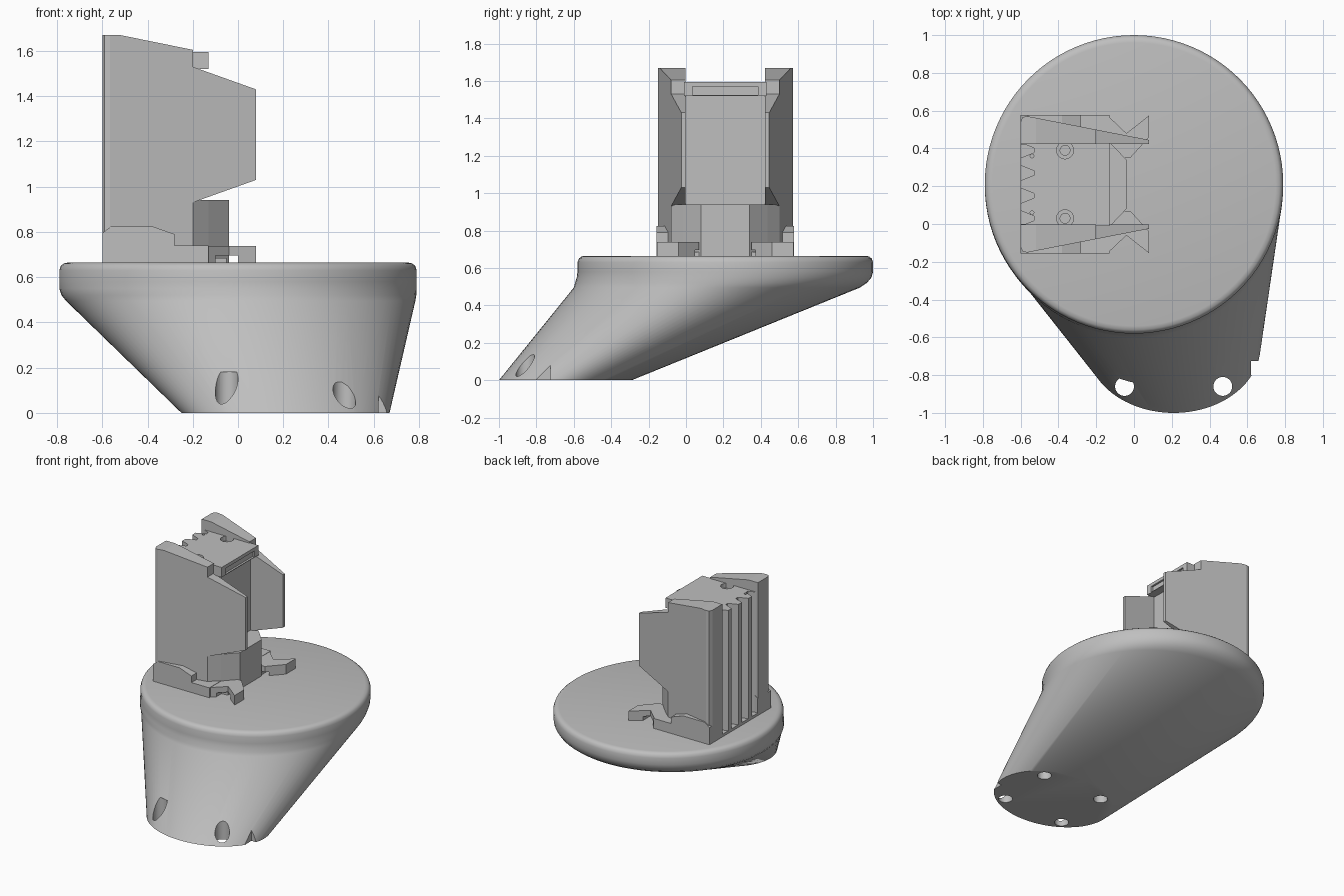
import bpy, bmesh, math

if "Cube" in bpy.data.objects:
    bpy.data.objects.remove(bpy.data.objects["Cube"])

MID = 0.21      # y of the symmetry plane of the upright block
DECK = 0.665    # top of the round platform

grey = bpy.data.materials.new("plain grey")
grey.use_nodes = True
tone = (0.52, 0.52, 0.52, 1)
grey.diffuse_color = tone
grey.node_tree.nodes["Principled BSDF"].inputs["Base Color"].default_value = tone


def finish(name, bm):
    bmesh.ops.recalc_face_normals(bm, faces=bm.faces)
    mesh = bpy.data.meshes.new(name)
    bm.to_mesh(mesh)
    bm.free()
    mesh.materials.append(grey)
    ob = bpy.data.objects.new(name, mesh)
    bpy.context.collection.objects.link(ob)
    return ob


def loft(rings):
    """Closed bmesh skinned through rings of equal point count."""
    bm = bmesh.new()
    loops = [[bm.verts.new(p) for p in ring] for ring in rings]
    n = len(loops[0])
    for a, b in zip(loops, loops[1:]):
        for i in range(n):
            j = (i + 1) % n
            bm.faces.new((a[i], a[j], b[j], b[i]))
    bm.faces.new(loops[0][::-1])
    bm.faces.new(loops[-1])
    return bm


def plan_prism(name, pts, z0, z1):
    return finish(name, loft([[(x, y, z) for x, y in pts] for z in (z0, z1)]))


def ellipse(z, cx, cy, rx, ry, n=96):
    return [(cx + rx * math.cos(math.tau * i / n),
             cy + ry * math.sin(math.tau * i / n), z) for i in range(n)]


def cylinder(x, y, r, z0, z1, n=32):
    return finish("cutter", loft([ellipse(z, x, y, r, r, n) for z in (z0, z1)]))


def box(x0, x1, y0, y1, z0, z1):
    return plan_prism("cutter", [(x0, y0), (x1, y0), (x1, y1), (x0, y1)], z0, z1)


def cut(ob, cutters):
    bpy.context.view_layer.objects.active = ob
    for c in cutters:
        c.hide_render = True
        mod = ob.modifiers.new("cut", 'BOOLEAN')
        mod.operation = 'DIFFERENCE'
        mod.solver = 'EXACT'
        mod.object = c
        bpy.ops.object.modifier_apply(modifier=mod.name)
        bpy.data.objects.remove(c)


# Slanted pedestal flowing into the round platform
base = finish("pedestal", loft([
    ellipse(0, 0.21, -0.645, 0.46, 0.355),
    ellipse(0.495, 0.012, 0.165, 0.772, 0.765),
    ellipse(0.52, 0.004, 0.187, 0.784, 0.78),
    ellipse(0.55, 0, 0.204, 0.79, 0.788),
    ellipse(0.58, 0, MID, 0.79, 0.79),
    ellipse(0.63, 0, MID, 0.79, 0.79),
    ellipse(0.65, 0, MID, 0.783, 0.783),
    ellipse(0.661, 0, MID, 0.77, 0.77),
    ellipse(DECK, 0, MID, 0.75, 0.75)]))

# Screw holes in the underside and a small side notch
holes = [cylinder(x, y, 0.05, -0.1, 0.18) for x in (-0.05, 0.47) for y in (-0.86, -0.43)]
cut(base, holes + [box(0.62, 0.8, -0.8, -0.725, -0.1, 0.085)])
for o in bpy.context.selected_objects:
    o.select_set(False)
base.select_set(True)
bpy.context.view_layer.objects.active = base
bpy.ops.object.shade_smooth_by_angle(angle=math.radians(35))

# Core of the upright block, grooved along the back
half = 0.22
outline = [(-0.13, MID - half), (-0.13, MID + half), (-0.6, MID + half)]
for k in (1.5, 0.5, -0.5, -1.5):
    yc = MID + k * 0.12
    outline += [(-0.6, yc + 0.04), (-0.53, yc + 0.012), (-0.53, yc - 0.012), (-0.6, yc - 0.04)]
outline.append((-0.6, MID - half))
core = plan_prism("core_block", outline, DECK - 0.01, 1.595)
cutters = [box(-0.19, 0, MID - 0.3, MID + 0.3, 0.9, 1.52),
           box(-0.145, 0, MID - 0.175, MID + 0.175, 1.525, 1.57)]
for s in (-1, 1):
    cutters += [cylinder(-0.365, MID + s * 0.18, 0.045, 1.56, 1.7),
                cylinder(-0.365, MID + s * 0.18, 0.026, 1.45, 1.7),
                cylinder(-0.54, MID + s * 0.15, 0.01, 1.55, 1.7, 12)]
cut(core, cutters)

# Lower nose with angled corners
nose = [(-0.3, -0.29), (-0.2, -0.29), (-0.13, -0.225), (-0.04, -0.13)]
nose += [(x, -y) for x, y in reversed(nose)]
plan_prism("lower_nose", [(x, MID + y) for x, y in nose], DECK - 0.01, 0.94)

# Thin plate beneath the block
plate = [(-0.6, -0.3), (-0.05, -0.26), (-0.05, 0.26), (-0.6, 0.3)]
plan_prism("seat_plate", [(x, MID + y) for x, y in plate], DECK - 0.01, 0.685)

wing = [(-0.6, DECK - 0.01), (-0.6, 1.67), (-0.52, 1.67), (-0.2, 1.605), (-0.2, 1.53),
        (0.08, 1.43), (0.08, 1.03), (-0.2, 0.93), (-0.2, DECK - 0.01)]
foot = [(-0.6, DECK - 0.01), (-0.6, 0.795), (-0.56, 0.825), (-0.38, 0.825), (-0.28, 0.79),
        (-0.28, 0.74), (-0.13, 0.74), (-0.13, DECK - 0.01)]
arm = [(-0.3, 0.365), (-0.14, 0.365), (-0.04, 0.27), (0.08, 0.365), (0.08, 0.25),
       (-0.02, 0.14), (-0.3, 0.14)]

for s, side in ((-1, "right"), (1, "left")):
    # Tall tapering side wing with a chamfered back corner
    def outer(x):
        return 0.235 + (0.08 - x) * 0.195
    bm = loft([[(x, MID + s * 0.213, z) for x, z in wing],
               [(x, MID + s * outer(x), z) for x, z in wing]])
    corner = [e for e in bm.edges
              if all(v.co.x < -0.59 and abs(v.co.y - MID) > 0.3 for v in e.verts)]
    bmesh.ops.bevel(bm, geom=corner, offset=0.035, segments=2, profile=0.5, affect='EDGES')
    finish(side + "_wing", bm)

    # Stepped foot along the wing
    finish(side + "_foot", loft([[(x, MID + s * d, z) for x, z in foot] for d in (0.21, 0.367)]))

    # Forked clip arm reaching forward, raised off the platform at its tip
    clip = plan_prism(side + "_clip_arm", [(x, MID + s * d) for x, d in arm], DECK - 0.005, 0.738)
    cut(clip, [box(-0.1, 0.0, MID - 0.5, MID + 0.5, 0.6, 0.695)])
